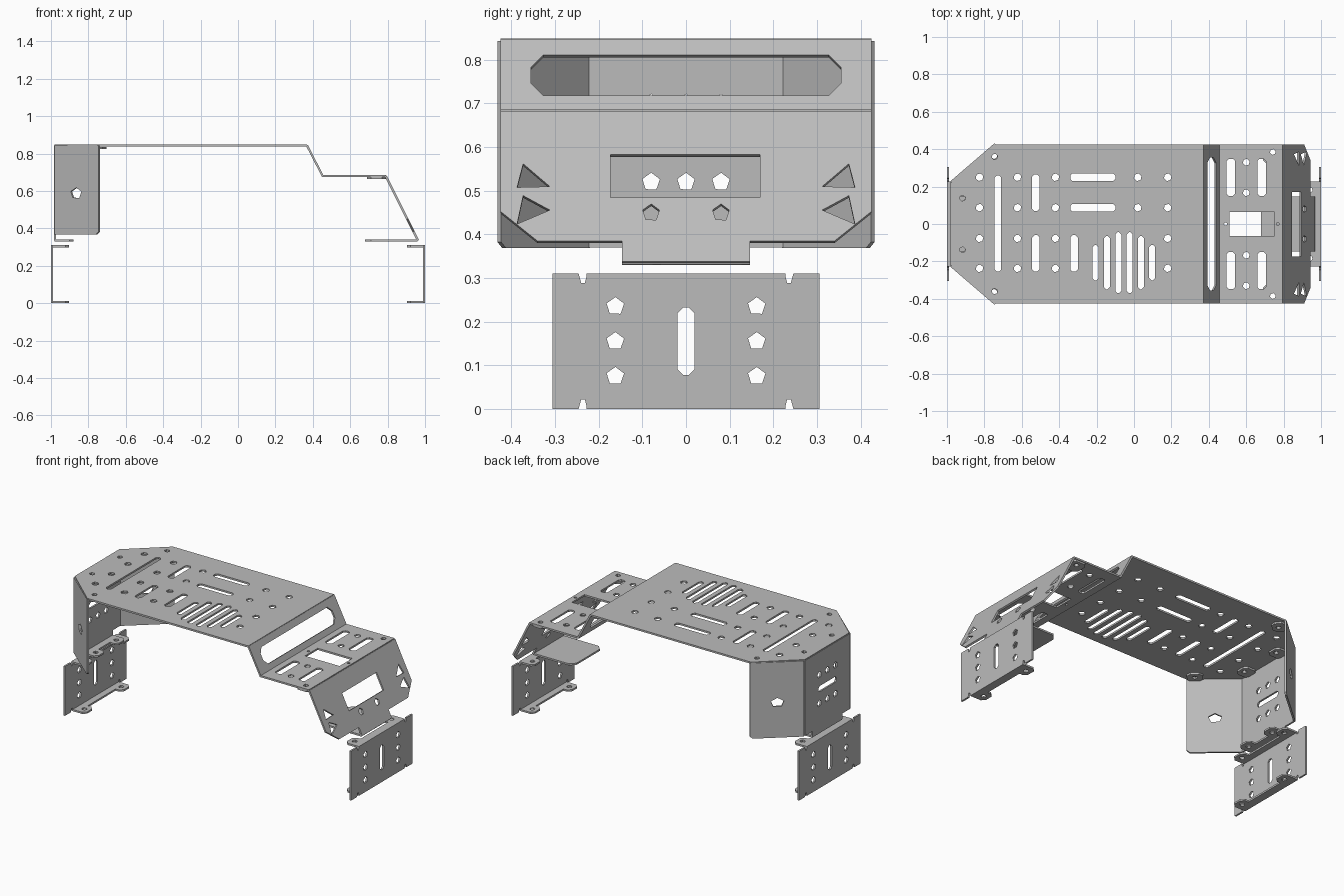
import bpy, bmesh, math
from mathutils import Matrix, Vector

if "Cube" in bpy.data.objects:
    bpy.data.objects.remove(bpy.data.objects["Cube"])

T = 0.011  # sheet thickness

metal = bpy.data.materials.new("grey_sheet_metal")
metal.use_nodes = True
grey = (0.5, 0.5, 0.5, 1)
metal.diffuse_color = grey
metal.node_tree.nodes["Principled BSDF"].inputs["Base Color"].default_value = grey


def ngon(x, y, r=0.021, n=6, turn=0.3):
    return [(x + r * math.cos(turn + i * math.tau / n),
             y + r * math.sin(turn + i * math.tau / n)) for i in range(n)]


def slot(x0, x1, y0, y1, c=0.012):
    """Rectangle with clipped corners."""
    return [(x0 + c, y0), (x1 - c, y0), (x1, y0 + c), (x1, y1 - c),
            (x1 - c, y1), (x0 + c, y1), (x0, y1 - c), (x0, y0 + c)]


def rect(x0, x1, y0, y1):
    return [(x0, y0), (x1, y0), (x1, y1), (x0, y1)]


def mirror_x(half):
    """Close an outline that is symmetric about its first axis value zero."""
    return half + [(-x, y) for x, y in reversed(half)]


def panel(name, outline, holes, origin, u, v):
    """Flat sheet with holes, laid on the plane origin + a*u + b*v."""
    cu = bpy.data.curves.new(name, 'CURVE')
    cu.dimensions = '2D'
    cu.fill_mode = 'BOTH'
    cu.extrude = T / 2
    for loop in [outline] + holes:
        sp = cu.splines.new('POLY')
        sp.points.add(len(loop) - 1)
        for p, (a, b) in zip(sp.points, loop):
            p.co = (a, b, 0, 1)
        sp.use_cyclic_u = True
    tmp = bpy.data.objects.new(name + "_curve", cu)
    bpy.context.collection.objects.link(tmp)
    dg = bpy.context.evaluated_depsgraph_get()
    me = bpy.data.meshes.new_from_object(tmp.evaluated_get(dg))
    bpy.data.objects.remove(tmp)
    u, v = Vector(u), Vector(v)
    frame = Matrix((u, v, u.cross(v).normalized())).transposed().to_4x4()
    me.transform(Matrix.Translation(origin) @ frame)
    bm = bmesh.new()
    bm.from_mesh(me)
    bmesh.ops.remove_doubles(bm, verts=bm.verts, dist=0.0001)
    bmesh.ops.recalc_face_normals(bm, faces=bm.faces)
    for f in bm.faces:
        f.smooth = False
    bm.to_mesh(me)
    bm.free()
    me.name = name
    me.materials.clear()
    me.materials.append(metal)
    ob = bpy.data.objects.new(name, me)
    bpy.context.collection.objects.link(ob)
    return ob


X, Y, Z = (1, 0, 0), (0, 1, 0), (0, 0, 1)

# Top deck: clipped left end, grid of holes, slots and a round vent
holes = [ngon(x, y) for x in (-0.826, -0.623, -0.42, 0.18)
         for y in (0.25, 0.087, -0.077, -0.237)]
holes += [ngon(0.02, y) for y in (0.25, 0.087)]
holes += [ngon(x, s * y, 0.016) for x, y in ((-0.745, 0.36), (-0.917, 0.138)) for s in (-1, 1)]
holes += [slot(-0.545, -0.505, 0.07, 0.265), slot(-0.545, -0.505, -0.255, -0.06),
          slot(-0.34, -0.3, -0.255, -0.06), slot(-0.745, -0.71, -0.255, 0.26)]
holes += [slot(-0.34, -0.1, y - 0.021, y + 0.021) for y in (0.25, 0.087)]
for i, half in enumerate((0.095, 0.142, 0.163, 0.163, 0.142, 0.095)):
    x = -0.205 + i * 0.0605
    holes.append(slot(x - 0.016, x + 0.016, -0.207 - half, -0.207 + half))
panel("top_deck", [(-0.98, -0.22), (-0.75, -0.425), (0.369, -0.425),
                   (0.369, 0.425), (-0.75, 0.425), (-0.98, 0.22)],
      holes, (0, 0, 0.843), X, Y)

# Sloping step with one long window
panel("deck_step", rect(-0.425, 0.425, 0.677, 0.845),
      [slot(-0.355, 0.355, 0.715, 0.808, 0.028)],
      (0.803, 0, 0), Y, (-0.515, 0, 1))

# Lower deck
holes = [rect(0.51, 0.75, -0.063, 0.063), ngon(0.49, 0, 0.009), ngon(0.769, 0, 0.009)]
for s in (-1, 1):
    for x in (0.518, 0.682):
        a, b = sorted((s * 0.15, s * 0.348))
        holes.append(slot(x - 0.023, x + 0.023, a, b))
    holes += [ngon(0.6, s * 0.33, 0.019), ngon(0.6, s * 0.167, 0.019),
              ngon(0.742, s * 0.385, 0.016)]
panel("lower_deck", rect(0.452, 0.79, -0.425, 0.425), holes, (0, 0, 0.68), X, Y)

# Sloping end panel with display window and triangular cut-outs
holes = [rect(-0.173, 0.17, 0.482, 0.58)]
for s in (-1, 1):
    holes.append([(s * 0.312, 0.507), (s * 0.373, 0.559), (s * 0.387, 0.505)])
    holes.append([(s * 0.312, 0.453), (s * 0.373, 0.486), (s * 0.387, 0.421)])
    holes.append(ngon(s * 0.08, 0.447, 0.02, 5))
panel("end_panel", mirror_x([(0.425, 0.68), (0.425, 0.45), (0.34, 0.382),
                             (0.147, 0.382), (0.147, 0.335)]),
      holes, (1.13, 0, 0), Y, (-0.5, 0, 1))
panel("end_panel_foot", [(0.96, -0.147), (0.96, 0.147), (0.71, 0.147),
                         (0.68, 0.115), (0.68, -0.115), (0.71, -0.147)],
      [], (0, 0, 0.336), X, Y)
for s, side in ((1, "back"), (-1, "front")):
    panel("end_tab_" + side, slot(0.69, 0.79, -0.05, 0.05, 0.02),
          [ngon(0.742, 0.015 * s, 0.016)], (0, s * 0.37, 0.669), X, Y)

# Rear wall with slot and two rows of holes
holes = [slot(-0.09, 0.09, 0.592, 0.628)]
holes += [ngon(y, z, 0.021, 5) for y in (-0.08, 0, 0.08) for z in (0.52, 0.7)]
panel("rear_wall", mirror_x([(0.222, 0.843), (0.222, 0.37), (0.147, 0.37), (0.147, 0.335)]),
      holes, (-0.978, 0, 0), Y, Z)

# Angled wings beside the rear wall, with tabs folded in under the deck
for s, side in ((1, "back"), (-1, "front")):
    panel("wing_" + side, [(-0.978, 0.368), (-0.755, 0.368), (-0.742, 0.382),
                           (-0.742, 0.843), (-0.978, 0.843)],
          [ngon(-0.862, 0.588, 0.03, 5)],
          (0, s * (0.425 + 0.745 * 0.86), 0), (1, s * 0.86, 0), Z)
    along = Vector((0.76, s * 0.65, 0))
    inward = Vector((0.65, -s * 0.76, 0))
    panel("wing_tab_" + side, slot(-0.045, 0.045, 0, 0.08, 0.02),
          [ngon(0, 0.043, 0.016)], (-0.775, s * 0.396, 0.831), along, inward)
    panel("rear_tab_" + side, slot(-0.045, 0.045, 0, 0.09, 0.02),
          [ngon(0, 0.06, 0.016)], (-0.978, s * 0.138, 0.831), Y, X)


def lip(name, x, z, d, half, strip, tab, reach):
    """Folded lip: narrow strip with a drilled tab at each end."""
    half_out = [(half, 0), (half, reach - 0.02), (half - 0.02, reach),
                (half - tab + 0.02, reach), (half - tab, reach - 0.02), (half - tab, strip)]
    panel(name, mirror_x(half_out),
          [ngon(s * (half - tab / 2), reach * 0.62, 0.016) for s in (-1, 1)],
          (x, 0, z), Y, (d, 0, 0))


lip("rear_wall_lip", -0.98, 0.335, 1, 0.147, 0.05, 0.09, 0.1)

# Separate mounting brackets at both ends, with relief notches at the bends
plate = []
for sy, sz in ((1, -1), (1, 1)):
    corner = [(0.226, 0), (0.232, 0.022), (0.24, 0.022), (0.246, 0), (0.306, 0)]
    pts = [(y, 0.155 + sz * (0.155 - h)) for y, h in corner]
    plate += pts if sz < 0 else pts[::-1]
holes = [slot(-0.019, 0.019, 0.078, 0.232)]
holes += [ngon(s * 0.162, z, 0.021, 5) for s in (-1, 1) for z in (0.075, 0.155, 0.235)]
for d, side in ((1, "left"), (-1, "right")):
    panel("bracket_plate_" + side, mirror_x(plate), holes, (d * (1 - T / 2), 0, 0), Y, Z)
    for z, level in ((T / 2, "bottom"), (0.31 - T / 2, "top")):
        lip(f"bracket_lip_{level}_{side}", d * 0.998, z, -d, 0.228, 0.05, 0.09, 0.095)
